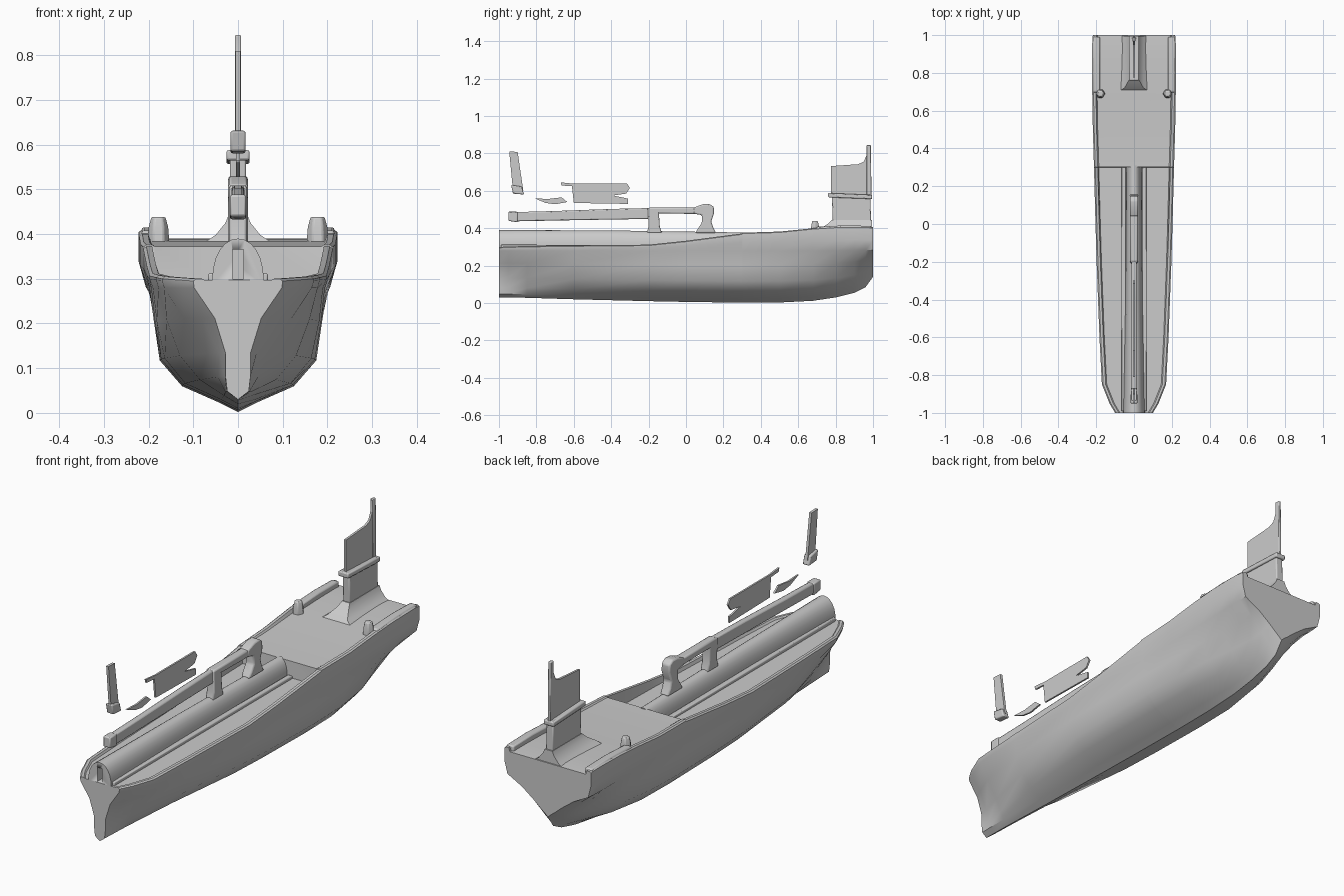
import bpy, bmesh, math


def finish(name, bm, bevel=0.0, angle=35):
    bmesh.ops.recalc_face_normals(bm, faces=bm.faces)
    me = bpy.data.meshes.new(name)
    bm.to_mesh(me)
    bm.free()
    ob = bpy.data.objects.new(name, me)
    bpy.context.collection.objects.link(ob)
    if bevel:
        m = ob.modifiers.new("Bevel", 'BEVEL')
        m.width, m.segments = bevel, 2
    bpy.ops.object.select_all(action='DESELECT')
    ob.select_set(True)
    bpy.context.view_layer.objects.active = ob
    bpy.ops.object.shade_smooth_by_angle(angle=math.radians(angle))
    return ob


def loft(name, rings, bevel=0.0):
    """Skin a list of equally sized rings and cap both ends."""
    bm = bmesh.new()
    vs = [[bm.verts.new(p) for p in r] for r in rings]
    n = len(vs[0])
    for a, b in zip(vs, vs[1:]):
        for i in range(n):
            j = (i + 1) % n
            bm.faces.new((a[i], a[j], b[j], b[i]))
    bm.faces.new(vs[0])
    bm.faces.new(vs[-1])
    bmesh.ops.triangulate(bm, faces=[f for f in bm.faces if len(f.verts) > 4])
    return finish(name, bm, bevel)


def plate(name, profile, half, bevel=0.0, x=0.0):
    """Side profile (y, z) given a thickness across x."""
    bm = bmesh.new()
    a, b = [[bm.verts.new((x + s * half, y, z)) for y, z in profile] for s in (-1, 1)]
    n = len(a)
    for i in range(n):
        j = (i + 1) % n
        bm.faces.new((a[i], a[j], b[j], b[i]))
    bm.faces.new(a)
    bm.faces.new(b)
    return finish(name, bm, bevel)


# Hull stations: y, keel z, five half widths going up, rail half width, rail z, deck z
LEVELS = (0.07, 0.2, 0.4, 0.7, 0.96)
STATIONS = [
    (-1.00, .030, .024, .028, .028, .052, .098, .100, .300, .297),
    (-0.95, .030, .026, .030, .042, .080, .125, .130, .302, .297),
    (-0.85, .028, .028, .045, .070, .120, .165, .170, .305, .297),
    (-0.60, .020, .032, .085, .130, .160, .178, .183, .308, .297),
    (-0.20, .010, .038, .118, .164, .182, .190, .198, .312, .297),
    (0.00, .006, .040, .123, .172, .186, .194, .204, .333, .297),
    (0.30, .002, .040, .125, .175, .188, .198, .212, .372, .297),
    (0.302, .002, .040, .125, .175, .188, .198, .212, .376, .372),
    (0.50, .003, .038, .122, .170, .187, .200, .218, .382, .374),
    (0.68, .012, .030, .100, .150, .178, .203, .221, .400, .384),
    (0.80, .030, .022, .075, .120, .165, .205, .222, .408, .388),
    (0.90, .055, .015, .052, .095, .150, .206, .222, .410, .390),
    (0.96, .085, .012, .042, .080, .138, .206, .221, .410, .390),
    (1.00, .140, .010, .035, .070, .130, .204, .218, .405, .388),
]


def hull_ring(st):
    y, zk, *w, wr, zr, zd = st
    half = [(x, zk + (.29 - zk) * f) for x, f in zip(w, LEVELS)]
    half += [(wr, .29 + (zr - .29) * .4), (wr, zr - .005), (wr - .007, zr),
             (wr - .020, zr), (wr - .026, zd), (wr * .3, zd)]
    return ([(0, y, zk)] + [(x, y, z) for x, z in half]
            + [(-x, y, z) for x, z in reversed(half)])


loft("hull", [hull_ring(s) for s in STATIONS])


# Rounded casing along the middle of the foredeck, with an arched front end
def arch(y, w, h, z0=.285):
    return [(w * math.cos(t), y, z0 + h * math.sin(t) ** .8)
            for t in [math.pi * i / 12 for i in range(13)]]


ridge = loft("centre_casing", [arch(-1, .058, .105), arch(-.9, .055, .105),
                               arch(-.4, .046, .103), arch(.31, .040, .092)])
cutter = plate("arch_cutter", [(-1.1, .30), (-.96, .30), (-.96, .365), (-1.1, .365)], .012)
cutter.hide_render = True
cutter.hide_set(True)
m = ridge.modifiers.new("Arch opening", 'BOOLEAN')
m.object, m.solver = cutter, 'EXACT'

# Low steps along each side of the casing, stern side rails and bollards
for s, side in ((-1, "left"), (1, "right")):
    plate(f"casing_step_{side}", [(-.99, .29), (.3, .29), (.3, .309), (-.99, .312)],
          .012, .004, s * .055)
    plate(f"stern_rail_{side}",
          [(.68, .37), (.99, .37), (.99, .412), (.85, .415), (.70, .408)], .018, .006, s * .198)
    loft(f"bollard_{side}",
         [[(s * .178 + r * math.cos(k * math.pi / 3), .69 + r * math.sin(k * math.pi / 3), z)
           for k in range(6)] for r, z in ((.026, .375), (.023, .415), (.017, .438))], .004)

# Long boom, its two posts and the linking bar
plate("boom", [(-.95, .455), (-.935, .435), (-.90, .437), (-.60, .443), (-.18, .450),
               (-.18, .508), (-.40, .503), (-.70, .492), (-.95, .485)], .014, .006)
plate("boom_collar", [(-.95, .44), (-.90, .432), (-.90, .488), (-.95, .488)], .018, .005)
plate("front_post", [(-.21, .375), (-.13, .375), (-.14, .41), (-.145, .485),
                     (-.14, .508), (-.205, .508), (-.20, .41)], .020, .006)
plate("link_bar", [(-.20, .480), (.08, .476), (.08, .510), (-.20, .510)], .020, .007)
plate("rear_post", [(.05, .375), (.16, .375), (.145, .405), (.135, .435), (.15, .48), (.148, .515),
                    (.125, .530), (.09, .528), (.04, .510), (.04, .478),
                    (.085, .470), (.085, .43), (.065, .40)], .022, .007)

# Stern fin: flared foot, thick lower part, collar, thin upper blade and post
loft("fin_foot", [[(sx * w, y, z) for sx, y in ((-1, y0), (1, y0), (1, .995), (-1, .995))]
                  for w, y0, z in ((.085, .70, .375), (.050, .72, .398),
                                   (.028, .76, .425), (.020, .78, .445))])
plate("fin_lower", [(.785, .42), (.99, .42), (.985, .58), (.78, .58)], .018, .005)
plate("fin_collar", [(.76, .565), (.995, .556), (.995, .578), (.76, .588)], .026, .005)
plate("fin_blade", [(.775, .57), (.985, .57), (.985, .84), (.965, .84), (.965, .79),
                    (.95, .755), (.92, .742), (.775, .732)], .005)
plate("fin_post", [(.965, .57), (.992, .57), (.988, .845), (.966, .845)], .007, .003)

# Separate thin panels floating above the boom
plate("front_fin", [(-.945, .81), (-.90, .808), (-.87, .60), (-.925, .60)], .006)
plate("front_fin_base", [(-.935, .632), (-.878, .622), (-.866, .58), (-.925, .585)], .017, .005)
plate("large_panel", [(-.67, .645), (-.60, .638), (-.315, .638), (-.30, .615), (-.32, .585),
                      (-.39, .575), (-.31, .558), (-.31, .530), (-.60, .535), (-.61, .625),
                      (-.665, .628)], .004)
plate("small_panel", [(-.81, .560), (-.74, .556), (-.665, .565), (-.635, .540), (-.70, .528),
                      (-.75, .535)], .004)
